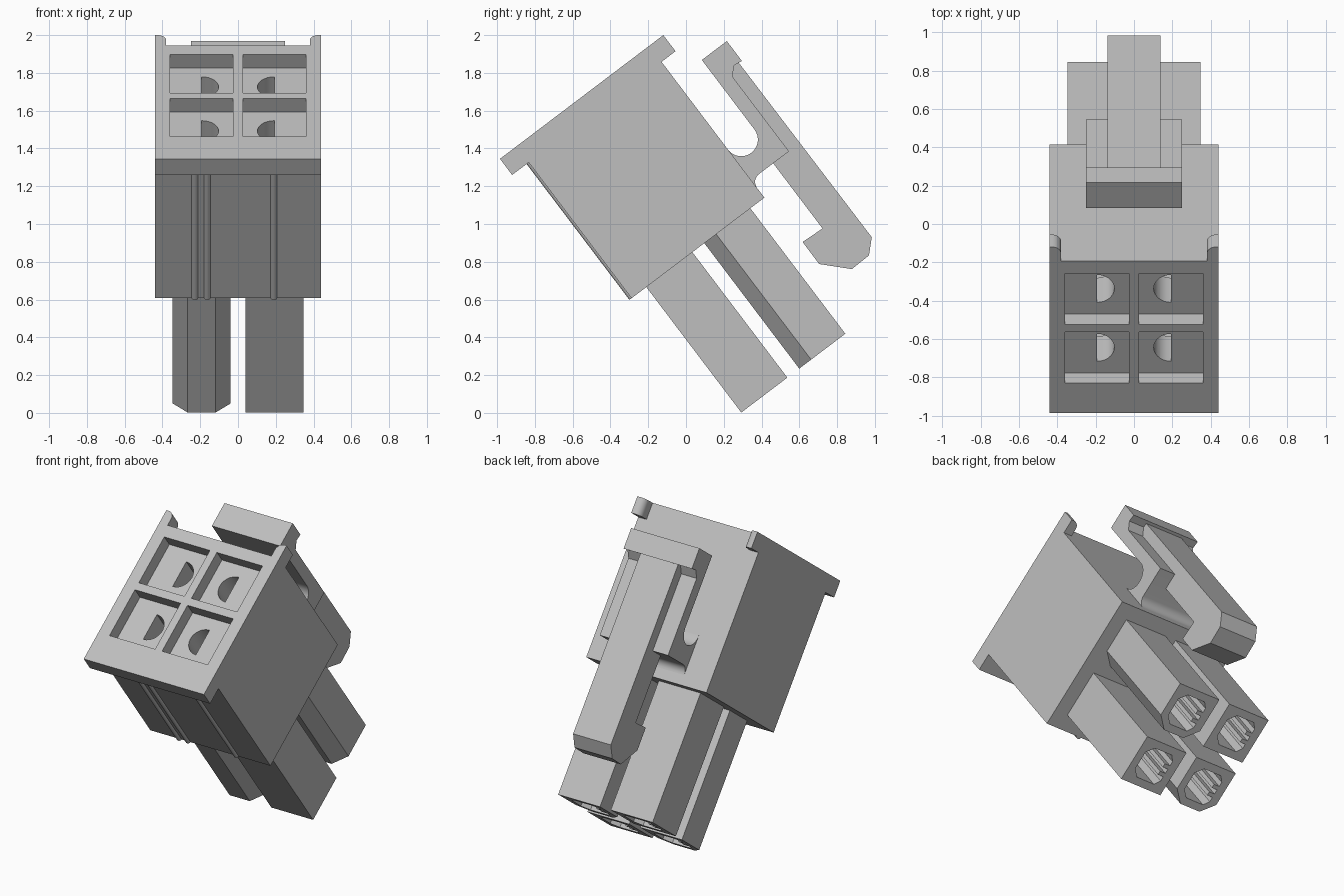
import bpy
import bmesh
from math import radians, sin, cos
from mathutils import Matrix

cube = bpy.data.objects.get("Cube")
if cube:
    bpy.data.objects.remove(cube, do_unlink=True)

# Single plastic colour
plastic = bpy.data.materials.new("light_grey_plastic")
plastic.use_nodes = True
GREY = (0.52, 0.52, 0.52, 1)
plastic.diffuse_color = GREY
plastic.node_tree.nodes["Principled BSDF"].inputs["Base Color"].default_value = GREY

# The connector is built upright as (x, depth, height), then tipped forward
TILT = Matrix.Translation((0, -0.985, 1.345)) @ Matrix.Rotation(radians(37.13), 4, 'X')


def arc(cx, cy, r, start, end, steps=10):
    angles = [radians(start + (end - start) * i / steps) for i in range(steps + 1)]
    return [(cx + r * cos(a), cy + r * sin(a)) for a in angles]


def rect(x0, x1, y0, y1):
    return [(x0, y0), (x1, y0), (x1, y1), (x0, y1)]


def prisms(name, profiles, low, high, side=False):
    """Extrude profiles: plan outlines go along height, side outlines along x."""
    bm = bmesh.new()
    for pts in profiles:
        rings = []
        for t in (low, high):
            rings.append([bm.verts.new((t, a, b) if side else (a, b, t)) for a, b in pts])
        bm.faces.new(rings[0])
        bm.faces.new(rings[1])
        for i in range(len(pts)):
            j = (i + 1) % len(pts)
            bm.faces.new((rings[0][i], rings[0][j], rings[1][j], rings[1][i]))
    bmesh.ops.recalc_face_normals(bm, faces=bm.faces)
    mesh = bpy.data.meshes.new(name)
    bm.to_mesh(mesh)
    bm.free()
    mesh.transform(TILT)
    mesh.materials.append(plastic)
    obj = bpy.data.objects.new(name, mesh)
    bpy.context.collection.objects.link(obj)
    return obj


def activate(obj):
    bpy.ops.object.select_all(action='DESELECT')
    obj.select_set(True)
    bpy.context.view_layer.objects.active = obj


def cut(obj, cutter):
    mod = obj.modifiers.new("cut", 'BOOLEAN')
    mod.operation = 'DIFFERENCE'
    mod.solver = 'EXACT'
    mod.object = cutter
    activate(obj)
    bpy.ops.object.modifier_apply(modifier=mod.name)


# Terminal positions
PX, FRONT, BACK = 0.1925, 0.361, 0.746
cells = [(sx * PX, u) for sx in (-1, 1) for u in (FRONT, BACK)]
BASE, TIP = -1.009, -1.842

# Housing with front lip
housing = prisms("housing", [[(0, 0), (0.992, 0), (0.992, BASE), (0.11, BASE),
                              (0.11, -0.107), (0, -0.107)]], -0.44, 0.44, side=True)

# Terminal posts, two of them keyed with chamfered front corners
posts = []
h, c = 0.153, 0.079
for x, u in cells:
    if (x < 0) == (u == FRONT):
        outline = [(x - h, u + h), (x - h, u - h + c), (x - h + c, u - h),
                   (x + h - c, u - h), (x + h, u - h + c), (x + h, u + h)]
    else:
        outline = rect(x - h, x + h, u - h, u + h)
    label = ("left" if x > 0 else "right") + ("_front" if u == FRONT else "_back")
    posts.append(prisms(label + "_post", [outline], TIP, BASE))

# Cutters: square wire pockets, half-round bores, toothed terminal cavities
pockets = prisms("pocket_cutter", [rect(x - 0.167, x + 0.167, u - 0.167, u + 0.167)
                                   for x, u in cells], -0.088, 0.1)
bores = prisms("bore_cutter", [arc(x, u, 0.09, -90 if x < 0 else 90, 90 if x < 0 else 270, 14)
                               for x, u in cells], -0.4, -0.05)
upper = [(-0.06, 0.015), (-0.06, 0.04), (-0.1, 0.04), (-0.1, 0.07),
         (-0.07, 0.105), (0.06, 0.105), (0.105, 0.06)]
tooth = [(-0.1, -0.015), (-0.1, 0.015)]
key = tooth + upper + [(a, -b) for a, b in reversed(upper)]
cavities = prisms("cavity_cutter", [[(x + a, u + b) for a, b in key] for x, u in cells],
                  TIP - 0.1, -0.3)

for cutter in (pockets, bores, cavities):
    cut(housing, cutter)
for post in posts:
    cut(post, cavities)
for cutter in (pockets, bores, cavities):
    bpy.data.objects.remove(cutter, do_unlink=True)

# Rounded ears on the back corners of the wire face
for s, label in ((1, "left"), (-1, "right")):
    ear = [(0.44, 0.98), (0.44, 1.085)] + arc(0.425, 1.04, 0.045, 90, 180, 8) + [(0.38, 0.98)]
    prisms(label + "_ear", [[(s * a, b) for a, b in ear]], -0.107, 0)

# Guide ribs on the front wall
prisms("front_ribs", [arc(x, 0.114, 0.018, 180, 360, 8) for x in (-0.228, -0.163, 0.19)],
       BASE, -0.1)

# Latch arm: thumb pad, rounded slot and filleted bridge to the housing
arm = arc(1.045, -0.945, 0.053, 180, 90, 8)
arm += [(1.244, -0.892), (1.244, -0.396), (1.287, -0.354), (1.334, -0.36),
        (1.334, -0.228), (1.168, -0.228)]
arm += arc(1.08, -0.69, 0.088, 0, -180, 16)
prisms("latch_arm", [arm], -0.25, 0.25, side=True)

# Latch lever with the catch at its tip
lever = [(1.2, -0.3), (1.315, -0.3), (1.319, -1.519), (1.249, -1.587), (1.133, -1.59),
         (1.011, -1.464), (1.012, -1.318), (1.139, -1.325), (1.139, -0.88), (1.2, -0.88)]
prisms("latch_lever", [lever], -0.138, 0.138, side=True)

# Smooth only the small curved parts
for obj in list(bpy.context.collection.objects):
    if obj.type == 'MESH' and plastic.name in obj.data.materials:
        activate(obj)
        bpy.ops.object.shade_smooth_by_angle(angle=radians(28))
